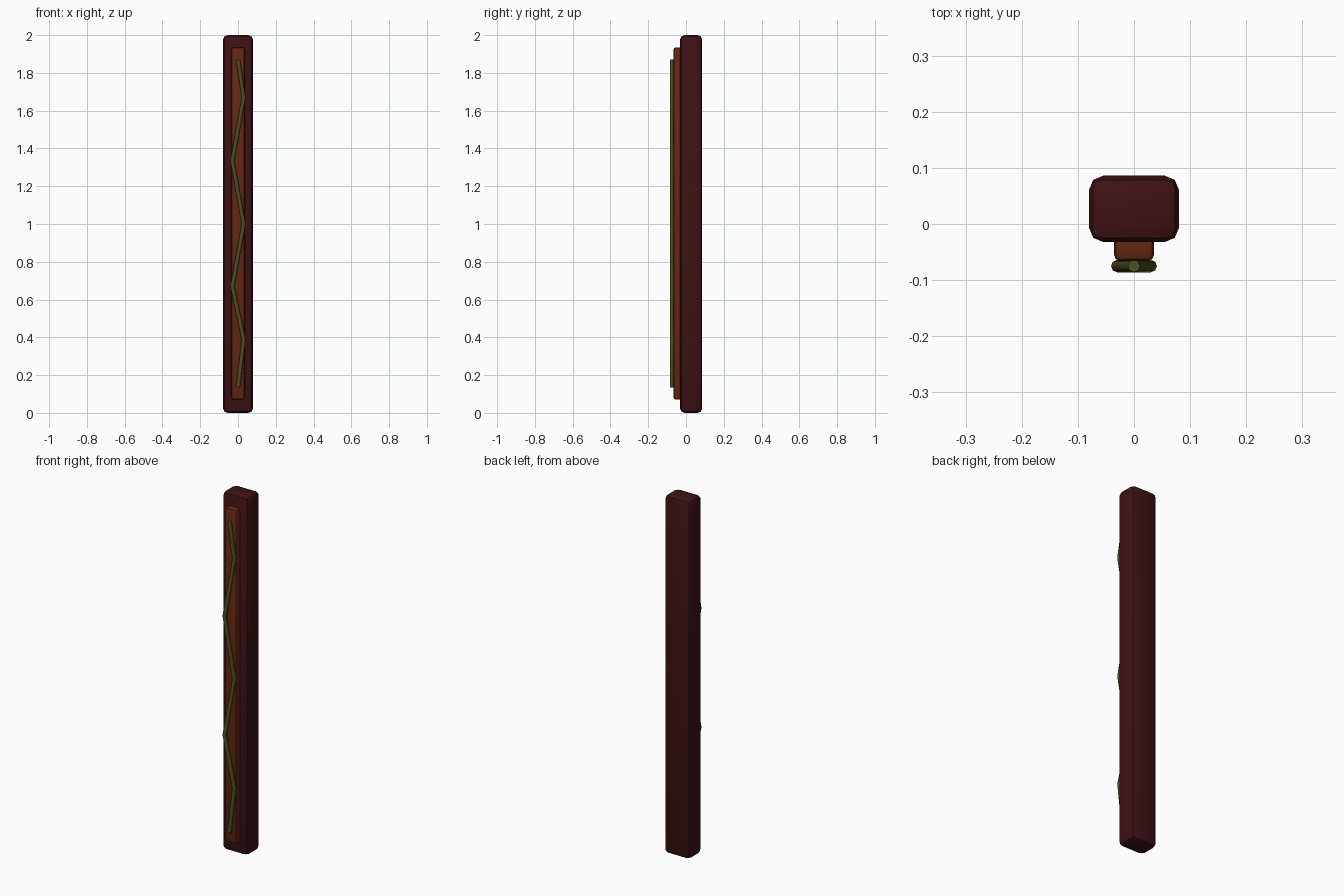
import bpy

if "Cube" in bpy.data.objects:
    bpy.data.objects.remove(bpy.data.objects["Cube"])


def material(name, rgb):
    m = bpy.data.materials.new(name)
    m.diffuse_color = (*rgb, 1)
    m.use_nodes = True
    m.node_tree.nodes["Principled BSDF"].inputs["Base Color"].default_value = m.diffuse_color
    return m


def rounded_box(name, lo, hi, radius, mat):
    size = [b - a for a, b in zip(lo, hi)]
    bpy.ops.mesh.primitive_cube_add(size=1, location=[(a + b) / 2 for a, b in zip(lo, hi)])
    ob = bpy.context.object
    ob.name = name
    ob.scale = size
    bpy.ops.object.transform_apply(location=False, rotation=False, scale=True)
    bevel = ob.modifiers.new("rounding", 'BEVEL')
    bevel.width = radius
    bevel.segments = 2
    bevel.limit_method = 'ANGLE'
    bpy.ops.object.modifier_apply(modifier=bevel.name)
    bpy.ops.object.shade_smooth_by_angle(angle=0.6)
    ob.data.materials.append(mat)
    return ob


maroon = material("dark maroon", (0.048, 0.006, 0.007))
rust = material("rust brown", (0.13, 0.02, 0.006))
moss = material("moss green", (0.075, 0.08, 0.015))

# Post and raised front panel
rounded_box("post", (-0.08, -0.032, 0), (0.08, 0.086, 2), 0.025, maroon)
rounded_box("front_panel", (-0.036, -0.066, 0.07), (0.036, -0.02, 1.935), 0.012, rust)

# Zigzag vine along the panel
path = [(0, 0.135), (0.03, 0.39), (-0.03, 0.67), (0.03, 1.0),
        (-0.03, 1.335), (0.03, 1.67), (0, 1.87)]
curve = bpy.data.curves.new("vine", 'CURVE')
curve.dimensions = '3D'
curve.bevel_depth = 0.011
curve.bevel_resolution = 2
curve.use_fill_caps = True
spline = curve.splines.new('POLY')
spline.points.add(len(path) - 1)
for point, (x, z) in zip(spline.points, path):
    point.co = (x, -0.075, z, 1)
curve.materials.append(moss)
vine = bpy.data.objects.new("vine", curve)
bpy.context.collection.objects.link(vine)
bpy.ops.object.select_all(action='DESELECT')
vine.select_set(True)
bpy.context.view_layer.objects.active = vine
bpy.ops.object.convert(target='MESH')
bpy.ops.object.shade_smooth_by_angle(angle=0.9)
